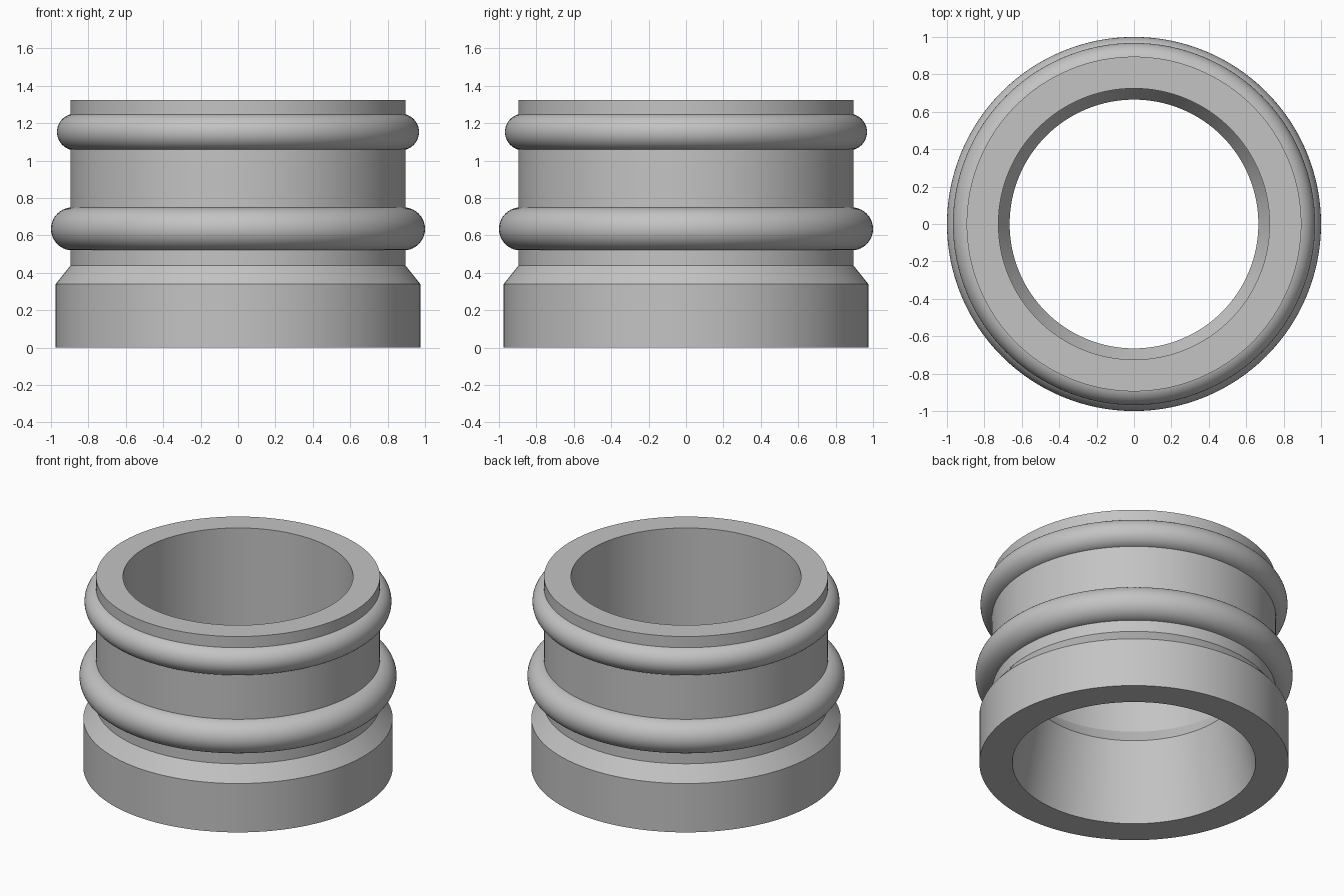
import bpy
import bmesh
import math

SEGMENTS = 128

default = bpy.data.objects.get("Cube")
if default:
    bpy.data.objects.remove(default, do_unlink=True)

grey = bpy.data.materials.new("plain grey")
grey.use_nodes = True
colour = (0.55, 0.55, 0.55, 1)
grey.diffuse_color = colour
grey.node_tree.nodes["Principled BSDF"].inputs["Base Color"].default_value = colour


def lathe(name, profile):
    """Revolve a closed (radius, height) profile around z."""
    bm = bmesh.new()
    verts = [bm.verts.new((r, 0, z)) for r, z in profile]
    edges = [bm.edges.new((a, b)) for a, b in zip(verts, verts[1:] + verts[:1])]
    bmesh.ops.spin(bm, geom=verts + edges, cent=(0, 0, 0), axis=(0, 0, 1),
                   angle=math.tau, steps=SEGMENTS, use_merge=True)
    bmesh.ops.remove_doubles(bm, verts=bm.verts, dist=1e-5)
    bmesh.ops.recalc_face_normals(bm, faces=bm.faces)
    mesh = bpy.data.meshes.new(name)
    bm.to_mesh(mesh)
    bm.free()
    mesh.materials.append(grey)
    obj = bpy.data.objects.new(name, mesh)
    bpy.context.collection.objects.link(obj)
    bpy.ops.object.select_all(action="DESELECT")
    obj.select_set(True)
    bpy.context.view_layer.objects.active = obj
    bpy.ops.object.shade_smooth_by_angle(angle=math.radians(25))
    return obj


# Collar body: thick foot, outer chamfer, straight neck, waisted bore
lathe("collar_body", [
    (0.767, 0), (0.975, 0), (0.975, 0.34), (0.895, 0.44), (0.895, 1.325),
    (0.725, 1.325), (0.725, 0.645), (0.665, 0.545),
])


# Rounded sealing rings around the neck
def ring(name, major, minor, height, sides=40):
    angles = [math.tau * i / sides for i in range(sides)]
    lathe(name, [(major + minor * math.cos(a), height + minor * math.sin(a))
                 for a in angles])


ring("lower_ring", 0.885, 0.115, 0.635)
ring("upper_ring", 0.87, 0.098, 1.153)
